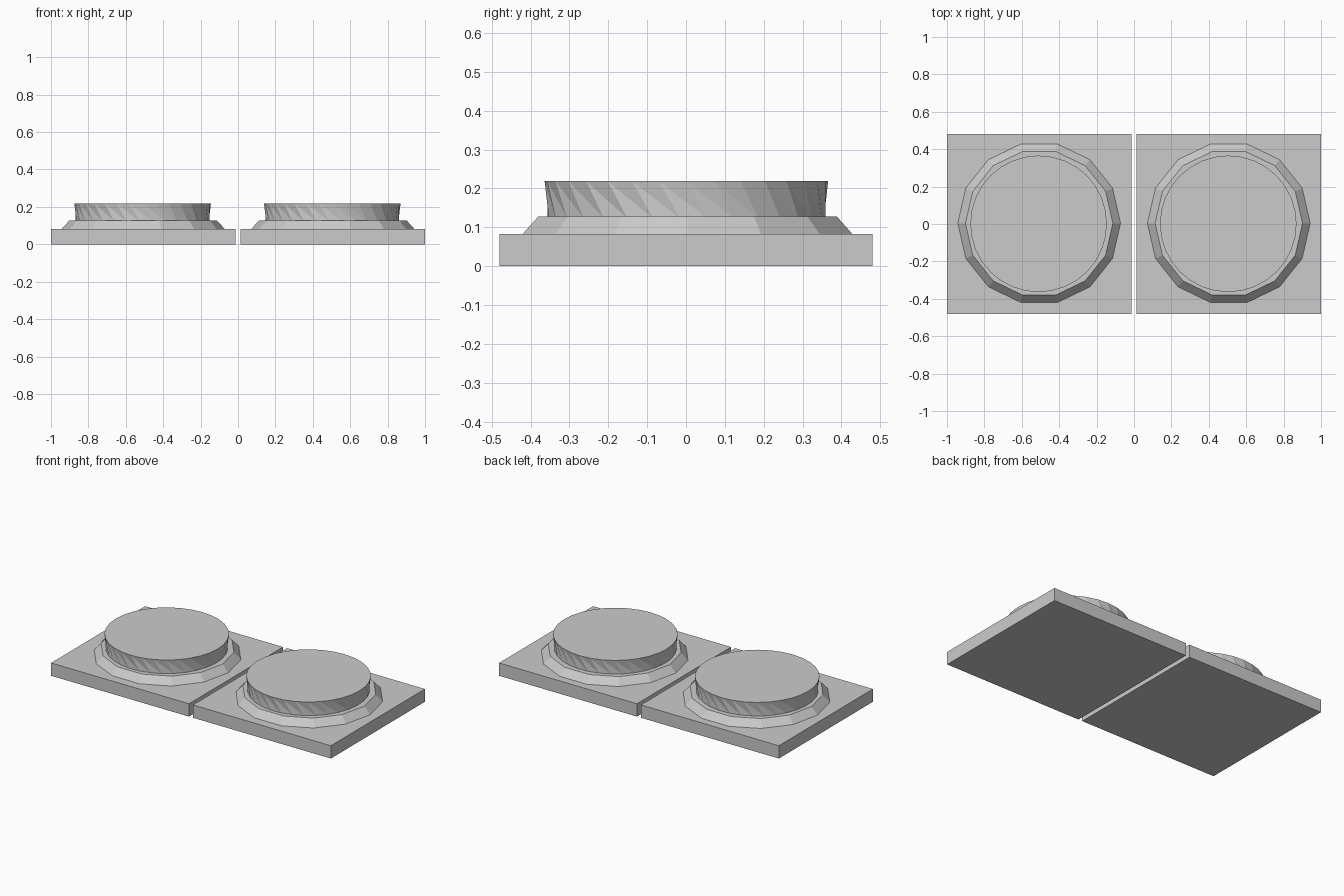
import bpy, bmesh, math

if "Cube" in bpy.data.objects:
    bpy.data.objects.remove(bpy.data.objects["Cube"])

grey = bpy.data.materials.new("plain grey")
grey.diffuse_color = (0.6, 0.6, 0.6, 1)
grey.use_nodes = True
grey.node_tree.nodes["Principled BSDF"].inputs["Base Color"].default_value = grey.diffuse_color


def finish(bm, name):
    bmesh.ops.recalc_face_normals(bm, faces=bm.faces)
    mesh = bpy.data.meshes.new(name)
    bm.to_mesh(mesh)
    bm.free()
    mesh.materials.append(grey)
    obj = bpy.data.objects.new(name, mesh)
    bpy.context.collection.objects.link(obj)
    return obj


def slab(name, cx, sx, sy, z0, z1):
    bm = bmesh.new()
    bmesh.ops.create_cube(bm, size=1)
    for v in bm.verts:
        v.co = (cx + v.co.x * sx, v.co.y * sy, z0 + (v.co.z + 0.5) * (z1 - z0))
    return finish(bm, name)


def loft(name, cx, cy, sides, rings, triangles=False):
    """Capped loft through rings of (radius, z, turn)."""
    bm = bmesh.new()
    loops = []
    for r, z, turn in rings:
        angles = [turn + math.tau * i / sides for i in range(sides)]
        loops.append([bm.verts.new((cx + r * math.cos(a), cy + r * math.sin(a), z))
                      for a in angles])
    for low, high in zip(loops, loops[1:]):
        for i in range(sides):
            j = (i + 1) % sides
            if triangles:
                bm.faces.new((low[i], low[j], high[j]))
                bm.faces.new((low[i], high[j], high[i]))
            else:
                bm.faces.new((low[i], low[j], high[j], high[i]))
    bm.faces.new(loops[0])
    bm.faces.new(loops[-1])
    return finish(bm, name)


for side, cx in (("left", -0.507), ("right", 0.507)):
    # square base tile
    slab(side + "_tile", cx, 0.986, 0.96, 0, 0.083)
    # fourteen-sided sloping collar
    loft(side + "_collar", cx, 0.004, 14, [(0.436, 0.082, 0), (0.394, 0.128, 0)])
    # round button whose wall is slightly twisted and narrows downwards
    loft(side + "_button", cx - 0.003, 0.001, 32,
         [(0.358, 0.122, math.radians(20)), (0.365, 0.219, 0)], triangles=True)
